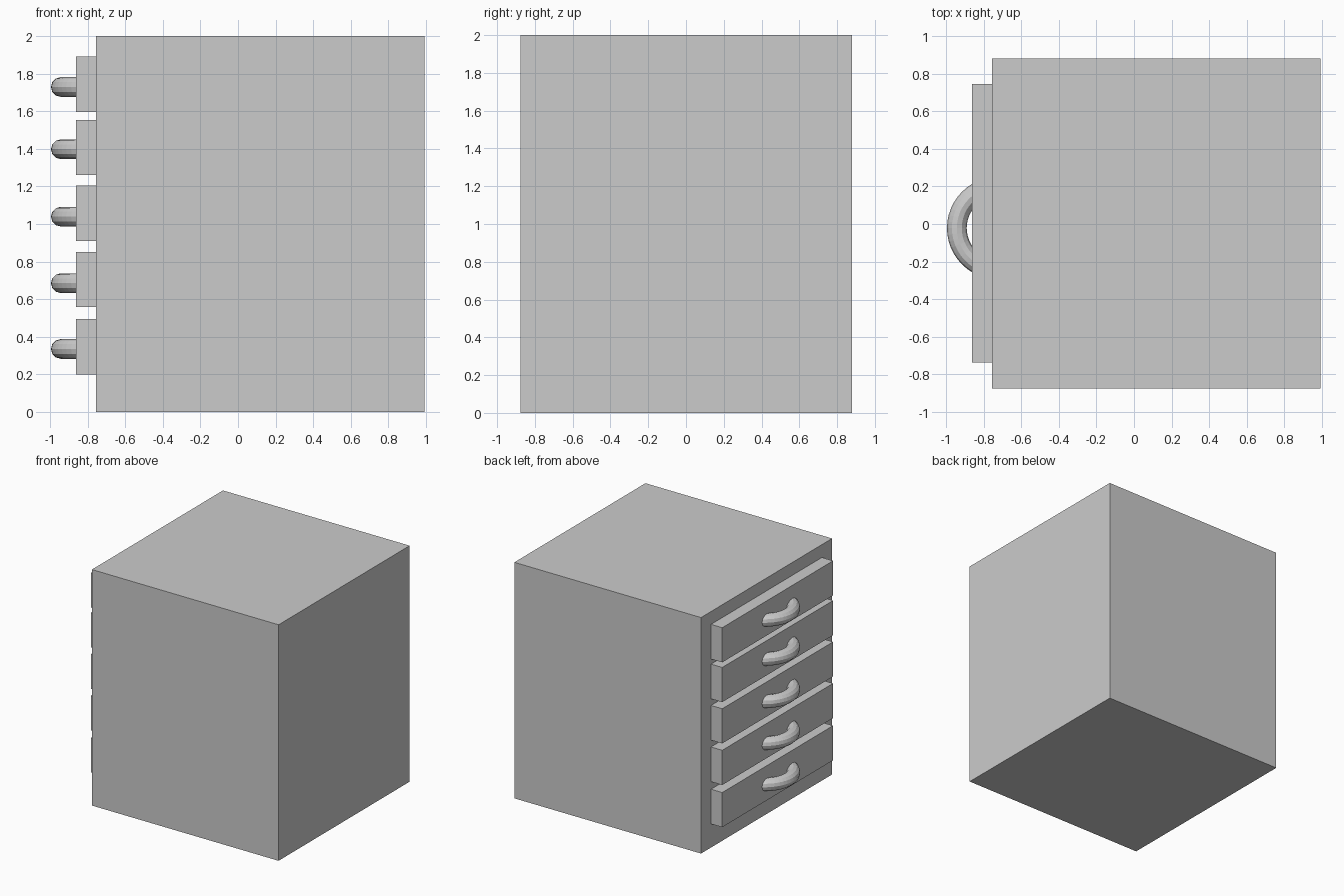
import bpy

if "Cube" in bpy.data.objects:
    bpy.data.objects.remove(bpy.data.objects["Cube"])


def box(name, x, y, z):
    """Box from (min, max) ranges on each axis."""
    spans = (x, y, z)
    bpy.ops.mesh.primitive_cube_add(size=1, location=[(a + b) / 2 for a, b in spans])
    ob = bpy.context.object
    ob.name = name
    ob.scale = [b - a for a, b in spans]
    bpy.ops.object.transform_apply(location=False, rotation=False, scale=True)
    return ob


# Cabinet body
box("cabinet_body", (-0.757, 0.993), (-0.875, 0.88), (0, 2))

# Drawer fronts on the -x side: (centre height of drawer, centre height of handle)
rows = [(0.347, 0.335), (0.705, 0.685), (1.057, 1.039), (1.407, 1.398), (1.744, 1.729)]
for i, (drawer_z, handle_z) in enumerate(rows, 1):
    box(f"drawer_{i}", (-0.862, -0.74), (-0.738, 0.746),
        (drawer_z - 0.147, drawer_z + 0.147))

    # Ring handle, half sunk into the drawer
    bpy.ops.mesh.primitive_torus_add(
        location=(-0.722, -0.022, handle_z), major_radius=0.221, minor_radius=0.0525,
        major_segments=48, minor_segments=12)
    bpy.context.object.name = f"handle_{i}"
